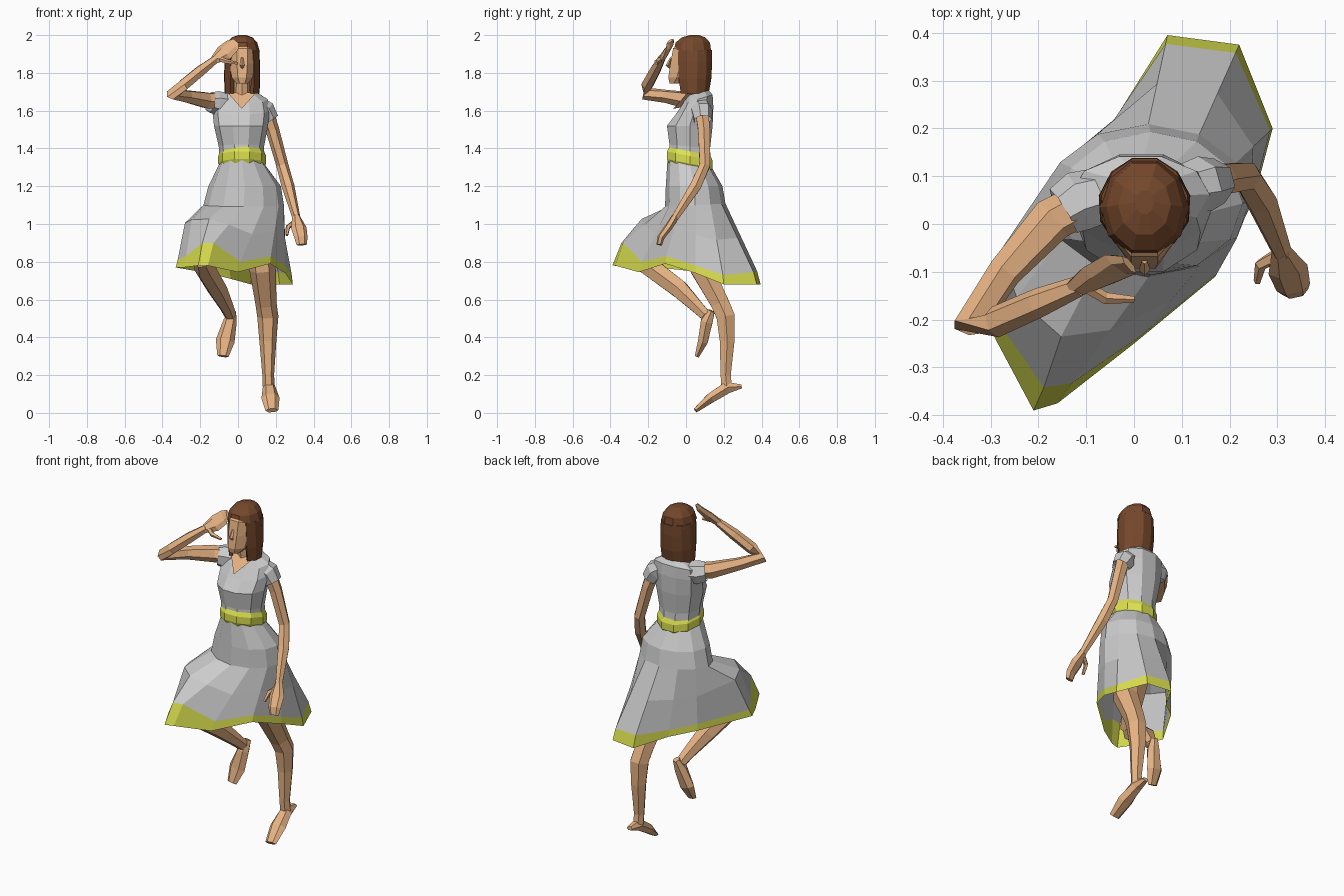
import bpy, bmesh, math
from mathutils import Vector as V


def material(name, col):
    m = bpy.data.materials.new(name)
    m.diffuse_color = (*col, 1)
    return m


SKIN = material("skin", (0.8, 0.45, 0.23))
HAIR = material("hair", (0.18, 0.065, 0.025))
TRIM = material("trim", (0.72, 0.76, 0.08))


def loft(name, rings, mat=None, caps=(True, True), closed=True, thick=0):
    """Skin a list of equal point rings."""
    bm = bmesh.new()
    vs = [[bm.verts.new(p) for p in r] for r in rings]
    n = len(vs[0])
    for a, b in zip(vs, vs[1:]):
        for i in range(n if closed else n - 1):
            j = (i + 1) % n
            bm.faces.new((a[i], a[j], b[j], b[i]))
    if caps[0]:
        bm.faces.new(vs[0][::-1])
    if caps[1]:
        bm.faces.new(vs[-1])
    bmesh.ops.recalc_face_normals(bm, faces=bm.faces)
    me = bpy.data.meshes.new(name)
    bm.to_mesh(me)
    bm.free()
    ob = bpy.data.objects.new(name, me)
    bpy.context.collection.objects.link(ob)
    if mat:
        me.materials.append(mat)
    if thick:
        s = ob.modifiers.new("thickness", 'SOLIDIFY')
        s.thickness = thick
    return ob


def oval(cx, cy, cz, rx, ry, tilt=0, n=10, start=0, sweep=360):
    """Horizontal oval ring (or arc), tilted along y."""
    count = n if sweep == 360 else n + 1
    angles = [math.radians(start + sweep * i / n) for i in range(count)]
    return [V((cx + rx * math.cos(a), cy + ry * math.sin(a),
               cz + tilt * ry * math.sin(a))) for a in angles]


def tube(name, pts, mat=SKIN, side=(1, 0, 0), n=6, caps=(True, True)):
    """Limb through points (x, y, z, half width along side, half depth)."""
    ps = [V(p[:3]) for p in pts]
    rings = []
    for i, p in enumerate(pts):
        t = (ps[min(i + 1, len(ps) - 1)] - ps[max(i - 1, 0)]).normalized()
        u = V(side)
        u = (u - t * u.dot(t)).normalized()
        w = t.cross(u)
        ru, rw = p[3], p[-1]
        rings.append([ps[i] + u * ru * math.cos(k * math.tau / n)
                      + w * rw * math.sin(k * math.tau / n) for k in range(n)])
    return loft(name, rings, mat, caps)


# Skirt: windswept hem corners, with a second height for the top of the trim
hem = [(.29, .20, .68, .73), (.22, .375, .68, .745), (.07, .395, .68, .75),
       (-.04, .22, .71, .75), (-.16, .12, .74, .78), (-.33, -.15, .77, .81),
       (-.29, -.24, .77, .83), (-.21, -.39, .78, .90), (-.16, -.375, .78, .90),
       (0, -.25, .745, .80), (.17, -.11, .79, .83), (.25, .05, .74, .78)]
bottom = [V(h[:3]) for h in hem]
waist = oval(.02, .02, 1.32, .118, .118, -.2, 12, 30)
hips = oval(.035, .043, 1.2, .192, .15, 0, 12, 30)
seat = oval(.03, .049, 1.1, .213, .16, .05, 12, 30)
band = []
for h, b, p in zip(hem, bottom, seat):
    q = b.lerp(p, (h[3] - h[2]) / (p.z - h[2]) * (.6 if h[3] < .9 else .42))
    q.z = h[3]
    band.append(q)
# The lifted thigh pushes the cloth outward
mid = [a.lerp(b, .5) for a, b in zip(seat, band)]
for i, push in ((5, (-.03, -.015, .05)), (6, (-.03, -.03, .06)), (7, (-.02, -.02, .03))):
    mid[i] += V(push)
loft("skirt", [waist, hips, seat, mid, band], caps=(False, False))
loft("skirt_hem", [band, bottom], TRIM, (False, False))

# Bodice, belt and short sleeves
loft("bodice", [oval(.02, .02, 1.32, .118, .118, -.2),
                oval(.018, .02, 1.41, .12, .113, -.1),
                oval(.016, .02, 1.52, .143, .127),
                oval(.016, .045, 1.6, .152, .105, .2),
                oval(.013, .062, 1.66, .145, .083, .3),
                oval(.02, .06, 1.695, .08, .06, .3)], caps=(False, True))
loft("belt", [oval(.022, .02, 1.3, .116, .117, -.2),
              oval(.022, .02, 1.32, .127, .127, -.2),
              oval(.022, .02, 1.36, .127, .127, -.2),
              oval(.022, .02, 1.385, .116, .114, -.2)], TRIM, (False, False))
tube("raised_sleeve", [(-.06, .06, 1.635, .06), (-.115, .045, 1.64, .066),
                       (-.148, .025, 1.645, .056)], None, (0, 1, 0), 7, (True, False))
tube("lowered_sleeve", [(.09, .07, 1.635, .05), (.14, .082, 1.6, .06),
                        (.17, .088, 1.55, .049)], None, (0, 1, 0), 7, (True, False))

# Neck and V neckline
tube("neck", [(.02, .05, 1.66, .055), (.02, .04, 1.7, .042), (.02, .025, 1.8, .04)], n=8)
loft("neckline", [[V((-.055, .01, 1.695)), V((.095, .01, 1.695)), V((.02, -.068, 1.61))],
                  [V((-.02, .05, 1.7)), V((.06, .05, 1.7)), V((.02, -.01, 1.62))]], SKIN)

# Head with nose
loft("head", [oval(.022, -.05, 1.745, .034, .04, 0, 8, 22.5),
              oval(.022, -.015, 1.775, .06, .085, 0, 8, 22.5),
              oval(.022, .005, 1.85, .072, .095, 0, 8, 22.5),
              oval(.022, .015, 1.93, .074, .09, 0, 8, 22.5),
              oval(.022, .03, 1.97, .05, .06, 0, 8, 22.5)], SKIN)
tube("nose", [(.022, -.078, 1.88, .006), (.022, -.096, 1.84, .012),
              (.022, -.08, 1.825, .008)], n=4)

# Hair: closed crown above an open-fronted fall
loft("hair_crown", [oval(.022, .036, 1.91, .094, .104, -.15),
                    oval(.022, .036, 1.96, .08, .096),
                    oval(.022, .04, 1.988, .055, .065),
                    oval(.022, .045, 2.0, .02, .025)], HAIR, (False, True))
loft("hair_fall", [oval(.022, .038, z, rx, ry, 0, 9, -50, 280) for z, rx, ry in
                   ((1.92, .092, .103), (1.86, .096, .104), (1.77, .098, .1),
                    (1.69, .094, .085))], HAIR, (False, False), False, .02)

# Raised arm shading the eyes
tube("raised_arm", [(-.12, .035, 1.65, .045), (-.17, .01, 1.655, .047),
                    (-.27, -.1, 1.675, .036), (-.345, -.215, 1.69, .035),
                    (-.29, -.205, 1.735, .033), (-.2, -.165, 1.81, .031),
                    (-.115, -.13, 1.875, .022)], side=(0, .5, .85))
tube("raised_hand", [(-.125, -.135, 1.868, .024, .018), (-.075, -.108, 1.905, .047, .018),
                     (-.03, -.085, 1.945, .044, .013), (-.01, -.085, 1.968, .026, .008)],
     side=(0, .5, .85))
tube("raised_thumb", [(-.1, -.13, 1.875, .014), (-.06, -.155, 1.86, .013),
                      (0, -.158, 1.85, .007)], n=5, side=(0, 0, 1))

# Lowered arm
tube("lowered_arm", [(.15, .085, 1.59, .04), (.182, .095, 1.5, .036),
                     (.235, .1, 1.31, .032), (.265, .05, 1.2, .034),
                     (.31, -.06, 1.03, .021)])
tube("lowered_hand", [(.308, -.055, 1.04, .021), (.322, -.095, .98, .042, .02),
                      (.333, -.132, .93, .036, .018), (.337, -.142, .89, .028, .014)],
     side=(1, .2, 0))
tube("lowered_thumb", [(.3, -.065, 1.01, .015), (.265, -.085, .985, .013),
                       (.258, -.12, .94, .008)], n=5, side=(0, 1, 0))

# Legs: one bent and lifted, one standing on its toes
tube("lifted_thigh", [(-.03, .03, 1.05, .07), (-.1, -.12, .93, .062),
                      (-.17, -.255, .82, .045)])
tube("lifted_shin", [(-.19, -.265, .805, .04), (-.175, -.18, .765, .058),
                     (-.11, -.035, .655, .054), (-.06, .06, .56, .038),
                     (-.04, .105, .515, .032)])
tube("lifted_foot", [(-.03, .135, .54, .02), (-.042, .11, .485, .036),
                     (-.068, .09, .38, .05, .03), (-.08, .058, .3, .03, .013)])
tube("standing_leg", [(.1, .05, 1.05, .08), (.13, .085, .76, .07),
                      (.148, .18, .58, .056), (.158, .21, .51, .056),
                      (.158, .218, .38, .045), (.16, .21, .2, .031),
                      (.163, .215, .14, .032)])
tube("standing_foot", [(.165, .295, .14, .018, .012), (.165, .22, .135, .034, .036),
                       (.172, .13, .078, .048, .03), (.18, .05, .013, .034, .014)])
